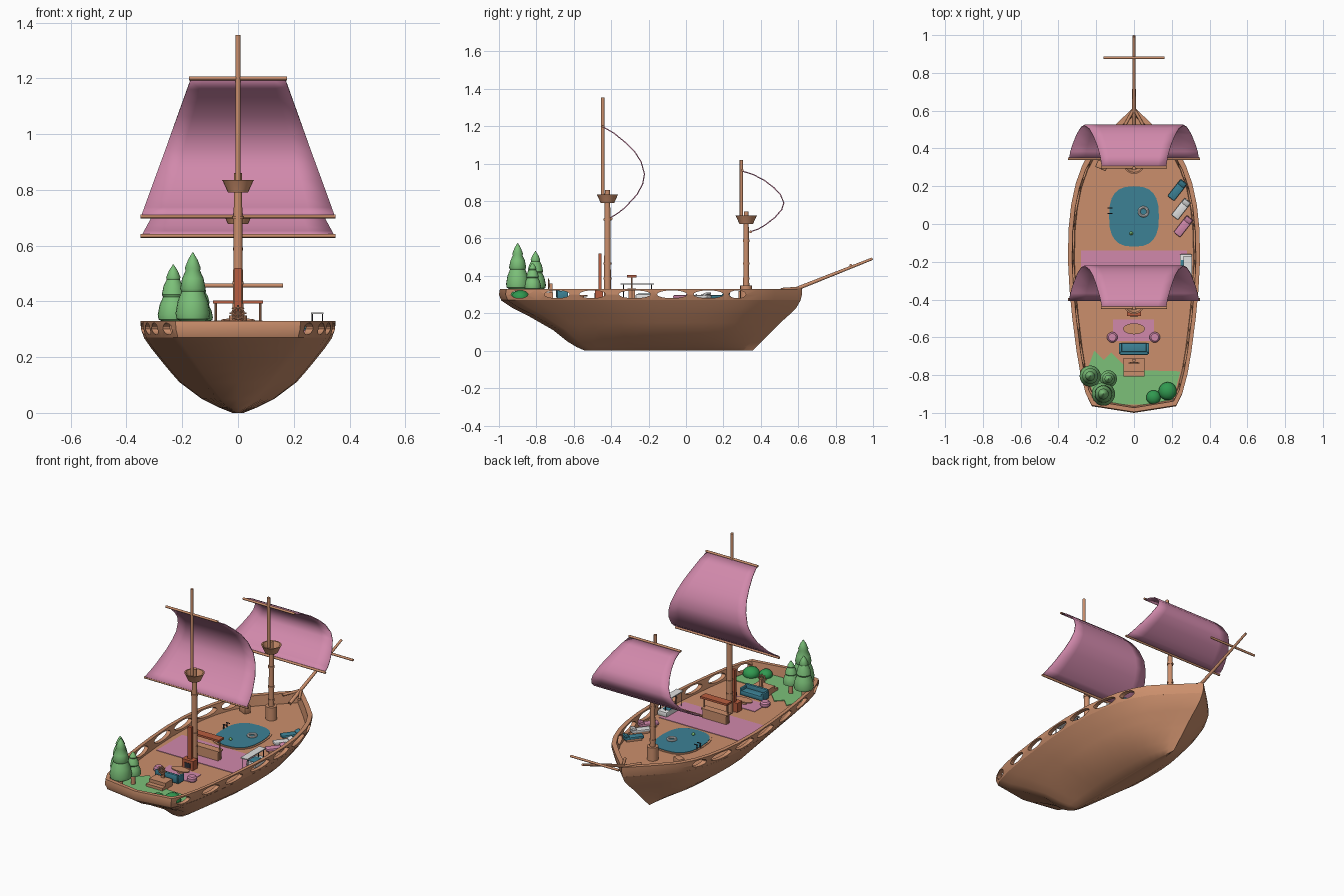
import bpy, bmesh, math
from mathutils import Vector, Matrix

if "Cube" in bpy.data.objects:
    bpy.data.objects.remove(bpy.data.objects["Cube"])

def mat(name, r, g, b):
    m = bpy.data.materials.new(name)
    m.diffuse_color = (r, g, b, 1)
    m.use_nodes = True
    m.node_tree.nodes["Principled BSDF"].inputs["Base Color"].default_value = m.diffuse_color
    return m

WOOD = mat("wood", .60, .275, .15)
PINK = mat("pink cloth", .64, .25, .41)
GREEN = mat("leaf green", .20, .53, .19)
BUSH = mat("bush green", .03, .32, .08)
TEAL = mat("teal", .045, .22, .30)
RED = mat("brick red", .48, .11, .05)
WHITE = mat("white", .75, .75, .75)
DARK = mat("dark metal", .03, .03, .04)
DECK = .27

def finish(name, bm, m, smooth=True):
    bmesh.ops.recalc_face_normals(bm, faces=bm.faces)
    me = bpy.data.meshes.new(name)
    bm.to_mesh(me)
    bm.free()
    me.materials.append(m)
    ob = bpy.data.objects.new(name, me)
    bpy.context.collection.objects.link(ob)
    if smooth:
        bpy.ops.object.select_all(action='DESELECT')
        ob.select_set(True)
        bpy.context.view_layer.objects.active = ob
        bpy.ops.object.shade_smooth_by_angle(angle=math.radians(40))
    return ob

def box(name, c, s, m, rz=0, bevel=0, rx=0):
    bm = bmesh.new()
    bmesh.ops.create_cube(bm, size=1, matrix=Matrix.Diagonal((*s, 1)))
    if bevel:
        bmesh.ops.bevel(bm, geom=bm.edges[:], offset=bevel, segments=2, affect='EDGES', profile=.5)
    bm.transform(Matrix.Translation(c) @ Matrix.Rotation(rz, 4, 'Z') @ Matrix.Rotation(rx, 4, 'X'))
    return finish(name, bm, m)

def rod(name, a, b, r1, m, r2=None, n=16):
    a, b = Vector(a), Vector(b)
    bm = bmesh.new()
    bmesh.ops.create_cone(bm, cap_ends=True, segments=n, radius1=r1, radius2=r1 if r2 is None else r2, depth=(b - a).length)
    bm.transform(Matrix.Translation((a + b) / 2) @ (b - a).to_track_quat('Z', 'Y').to_matrix().to_4x4())
    return finish(name, bm, m)

def loft(bm, rings, caps=(True, True)):
    vs = [[bm.verts.new(p) for p in r] for r in rings]
    n = len(vs[0])
    for a, b in zip(vs, vs[1:]):
        for i in range(n):
            bm.faces.new((a[i], a[(i + 1) % n], b[(i + 1) % n], b[i]))
    if caps[0]: bm.faces.new(vs[0][::-1])
    if caps[1]: bm.faces.new(vs[-1])
    return vs

def lathe(name, prof, c, m, n=20):
    bm = bmesh.new()
    loft(bm, [[(c[0] + r * math.cos(t * math.tau / n), c[1] + r * math.sin(t * math.tau / n), c[2] + z)
               for t in range(n)] for r, z in prof])
    return finish(name, bm, m)

def torus(name, c, R, r, m, rot=Matrix(), n=20, k=8):
    bm = bmesh.new()
    rings = [[Matrix.Translation(c) @ rot @ Vector(((R + r * math.cos(j * math.tau / k)) * math.cos(i * math.tau / n),
              (R + r * math.cos(j * math.tau / k)) * math.sin(i * math.tau / n), r * math.sin(j * math.tau / k)))
              for j in range(k)] for i in range(n)]
    loft(bm, rings + [rings[0]], (False, False))
    bmesh.ops.remove_doubles(bm, verts=bm.verts, dist=1e-5)
    return finish(name, bm, m)

def plate(name, pts, z, m, h=.004):
    bm = bmesh.new()
    loft(bm, [[(x, y, z) for x, y in pts], [(x, y, z + h) for x, y in pts]])
    return finish(name, bm, m, False)

# hull: level outlines lofted from keel to deck
def interp(tab, t):
    for a, b in zip(tab, tab[1:]):
        if t <= b[0]:
            f = (t - a[0]) / (b[0] - a[0])
            return [p + (q - p) * f for p, q in zip(a[1:], b[1:])]
    return list(tab[-1][1:])

# height, half width, stern y, bow y
LEVELS = [(0, .02, -.54, .355), (.02, .07, -.585, .375), (.05, .13, -.635, .405), (.11, .21, -.71, .465),
          (.15, .245, -.78, .505), (.19, .278, -.85, .55), (.23, .31, -.93, .59), (.27, .338, -.99, .613),
          (.30, .348, -1, .62), (.33, .35, -.995, .62)]
SHAPE = [(0, .64), (.06, .73), (.125, .81), (.2, .87), (.31, .935), (.4, .975), (.5, 1), (.6, .99), (.68, .95),
         (.75, .88), (.81, .78), (.86, .65), (.91, .43), (.95, .24), (1, 0)]

def outline(z, inset=0):
    w, ys, yb = interp(LEVELS, z)
    w -= inset; ys += inset; yb -= inset * 1.6
    side = []
    for u, f in SHAPE:
        k = min(1, u / .4)
        f *= 1 - (1 - k) * .35 * (1 - min(1, z / .27))
        side.append((w * f, ys + (yb - ys) * u + (.035 if u == 0 else 0)))
    return [(x, y, z) for x, y in side] + [(-x, y, z) for x, y in side[-2::-1]] + [(0, ys, z)]

bm = bmesh.new()
loft(bm, [outline(l[0]) for l in LEVELS if l[0] <= DECK])
finish("hull", bm, WOOD)

# bulwark with oval openings
bm = bmesh.new()
rings = [outline(.268), outline(.30), outline(.33), outline(.33, .022), outline(.268, .022)]
loft(bm, rings + [rings[0]], (False, False))
bmesh.ops.remove_doubles(bm, verts=bm.verts, dist=1e-5)
rail = finish("bulwark", bm, WOOD)
bm = bmesh.new()
for y, a in [(-.89, .045), (-.69, .068), (-.5, .07), (-.275, .085), (-.075, .08), (.12, .08), (.275, .045)]:
    loft(bm, [[(x, y + a * math.cos(i * math.tau / 20), .3015 + .021 * math.sin(i * math.tau / 20))
               for i in range(20)] for x in (-.6, .6)])
cut = finish("opening_cutter", bm, WOOD, False)
cut.hide_render = True
cut.display_type = 'WIRE'
mod = rail.modifiers.new("openings", 'BOOLEAN')
mod.operation, mod.object, mod.solver = 'DIFFERENCE', cut, 'EXACT'
bpy.context.view_layer.objects.active = rail
bpy.ops.object.modifier_apply(modifier=mod.name)
bpy.data.objects.remove(cut)

# masts, crow's nests, yards and billowing sails
def sail(name, pts, w0, w1):
    bm = bmesh.new()
    n, m = len(pts), 8
    z0, z1 = pts[0][1], pts[-1][1]
    g = []
    for y, z in pts:
        w = w0 + (w1 - w0) * (z0 - z) / (z0 - z1)
        g.append([bm.verts.new((w * (2 * j / m - 1), y, z)) for j in range(m + 1)])
    for i in range(n - 1):
        for j in range(m):
            bm.faces.new((g[i][j], g[i][j + 1], g[i + 1][j + 1], g[i + 1][j]))
    ob = finish(name, bm, PINK)
    s = ob.modifiers.new("cloth", 'SOLIDIFY')
    s.thickness, s.offset = .006, 0

def mast(tag, y, nest, low_top, pole_y, top, r):
    rod(tag + "_lower_mast", (0, y, DECK), (0, y, low_top), r, WOOD, r * .75)
    for z in (.38, .46, nest - .1):
        rod(tag + "_mast_band", (0, y, z), (0, y, z + .012), r * 1.08, WOOD)
    rod(tag + "_upper_mast", (0, pole_y, nest), (0, pole_y, top), .009, WOOD)
    lathe(tag + "_crows_nest", [(.036, 0), (.055, .042), (.057, .045), (.049, .045), (.034, .008)], (0, y, nest - .005), WOOD)

mast("main", -.42, .795, .86, -.445, 1.355, .019)
mast("fore", .322, .682, .745, .296, 1.02, .017)
rod("fore_mast_base", (0, .322, DECK), (0, .322, .35), .032, WOOD)
sail("main_sail", [(-.44, 1.195), (-.385, 1.163), (-.326, 1.115), (-.275, 1.065), (-.24, 1.01), (-.222, .945), (-.232, .89),
                   (-.262, .835), (-.326, .765), (-.365, .735), (-.405, .71)], .17, .345)
sail("fore_sail", [(.302, .96), (.36, .942), (.42, .91), (.47, .872), (.505, .835), (.523, .79), (.512, .755),
                   (.475, .712), (.42, .67), (.385, .65), (.342, .635)], .17, .345)
for nm, y, z, w in [("main_top_yard", -.444, 1.2, .175), ("main_low_yard", -.40, .705, .35),
                    ("fore_top_yard", .3, .965, .175), ("fore_low_yard", .345, .635, .35), ("bowsprit_yard", .88, .457, .162)]:
    rod(nm, (-w, y, z), (w, y, z), .007, WOOD, n=12)
rod("bowsprit", (0, .5, .295), (0, .997, .492), .011, WOOD, .007)
for s in (-1, 1):
    rod("bow_brace", (s * .055, .51, .328), (0, .61, .335), .008, WOOD)

# pool with float, ladder and toy
oval = [(.132 * math.copysign(abs(math.cos(t)) ** .75, math.cos(t)), .04 + .16 * math.copysign(abs(math.sin(t)) ** .75, math.sin(t)))
        for t in [i * math.tau / 24 for i in range(24)]]
plate("pool_rim", [(x * 1.08, .04 + (y - .04) * 1.07) for x, y in oval], DECK - .002, WOOD, .005)
plate("pool_water", oval, DECK, TEAL, .006)
torus("swim_ring", (.05, .065, .28), .023, .007, WHITE)
lathe("bath_toy", [(.004, 0), (.01, .006), (.006, .014), (.002, .018)], (-.015, -.05, .276), GREEN, 10)
for y in (.055, .085):
    rod("pool_ladder", (-.135, y, DECK), (-.135, y, .30), .003, DARK, n=8)
    rod("pool_ladder_grip", (-.14, y, .30), (-.115, y, .30), .003, DARK, n=8)

# sun loungers
for nm, x, y, m in [("teal_lounger", .23, .18, TEAL), ("white_lounger", .25, .08, WHITE), ("pink_lounger", .262, -.012, PINK)]:
    a = math.radians(-38)
    box(nm, (x, y, .289), (.045, .115, .016), m, a, .006)
    d = Matrix.Rotation(a, 3, 'Z') @ Vector((0, .042, 0))
    box(nm + "_head", (x + d.x, y + d.y, .302), (.04, .03, .014), m, a, .005, .4)
    box(nm + "_frame", (x, y, .276), (.036, .09, .012), WOOD, a)

# rugs and lawn
def rect(x0, x1, y0, y1):
    return [(x0, y0), (x1, y0), (x1, y1), (x0, y1)]
plate("large_rug", rect(-.28, .28, -.385, -.14), DECK - .001, PINK)
plate("small_rug", rect(-.11, .105, -.62, -.505), DECK - .001, PINK)
plate("lawn", [(-.2, -.955), (.2, -.955), (.245, -.78), (.06, -.775), (0, -.72), (-.05, -.75), (-.12, -.68),
               (-.16, -.72), (-.21, -.67), (-.25, -.78)], DECK - .001, GREEN, .005)

# bar with roof
box("bar_counter", (0, -.29, .298), (.16, .035, .056), WOOD)
box("bar_top", (0, -.29, .328), (.175, .045, .008), WOOD)
box("bar_roof", (0, -.29, .398), (.18, .05, .012), RED)
for x in (-.08, .08):
    rod("bar_post", (x, -.29, DECK), (x, -.29, .395), .004, WOOD, n=8)

# day bed with frame
box("day_bed", (.275, -.215, .287), (.065, .11, .03), WHITE, 0, .006)
box("day_bed_blanket", (.27, -.225, .299), (.045, .07, .012), TEAL, 0, .004)
box("day_bed_canopy", (.285, -.26, .357), (.045, .18, .006), WHITE)
for y in (-.335, -.185):
    for x in (.267, .303):
        rod("canopy_post", (x, y, DECK), (x, y, .357), .0025, DARK, n=8)

# fireplace with chimney
box("fireplace", (0, -.465, .298), (.075, .045, .056), RED)
box("fireplace_mouth", (0, -.488, .294), (.04, .004, .03), DARK)
box("chimney", (0, -.46, .42), (.026, .018, .2), RED)

# sitting area
lathe("coffee_table", [(.02, 0), (.02, .02), (.058, .021), (.058, .028)], (0, 0, 0), WOOD, 24)
tab = bpy.context.object
tab.scale, tab.location = (1, .5, 1), (0, -.555, DECK)
for x in (-.115, .11):
    lathe("pink_stool", [(.02, 0), (.028, .008), (.028, .024), (.02, .032)], (x, -.6, DECK), PINK)
box("sofa_seat", (0, -.66, .29), (.15, .06, .03), TEAL, 0, .008)
box("sofa_back", (0, -.685, .305), (.15, .018, .05), TEAL, 0, .007)
for x in (-.072, .072):
    box("sofa_arm", (x, -.66, .298), (.016, .06, .045), TEAL, 0, .006)

# helm: steps and wheel
box("helm_platform", (0, -.745, .29), (.11, .07, .04), WOOD)
box("helm_step", (0, -.793, .28), (.11, .03, .02), WOOD)
box("helm_post", (0, -.722, .33), (.018, .014, .06), WOOD)
torus("helm_wheel", (0, -.735, .357), .02, .004, WOOD, Matrix.Rotation(math.pi / 2, 4, 'X'))
for i in range(4):
    d = Vector((math.cos(i * math.pi / 4), 0, math.sin(i * math.pi / 4))) * .03
    c = Vector((0, -.735, .357))
    rod("helm_spoke", c - d, c + d, .003, WOOD, n=8)

# chest near the bow
box("bow_chest", (-.17, .31, .295), (.06, .04, .05), WOOD, -.4, .004)

# trees and bushes
for x, y, top, r in [(-.232, -.805, .532, .056), (-.135, -.82, .47, .045), (-.162, -.9, .575, .062)]:
    h = top - .325
    lathe("tree_leaves", [(r * .6, 0), (r * .95, h * .05), (r, h * .13), (r * .88, h * .3), (r * .66, h * .44), (r * .74, h * .48),
                          (r * .62, h * .63), (r * .42, h * .74), (r * .46, h * .78), (r * .27, h * .9), (r * .03, h)],
          (x, y, .325), GREEN)
    rod("tree_trunk", (x, y, DECK), (x, y, .34), .013, WOOD, n=10)
for x, y, r in [(.103, -.918, .038), (.178, -.885, .048)]:
    bm = bmesh.new()
    bmesh.ops.create_icosphere(bm, subdivisions=3, radius=r, matrix=Matrix.Translation((x, y, .285)) @ Matrix.Diagonal((1, 1, .8, 1)))
    finish("bush", bm, BUSH)
